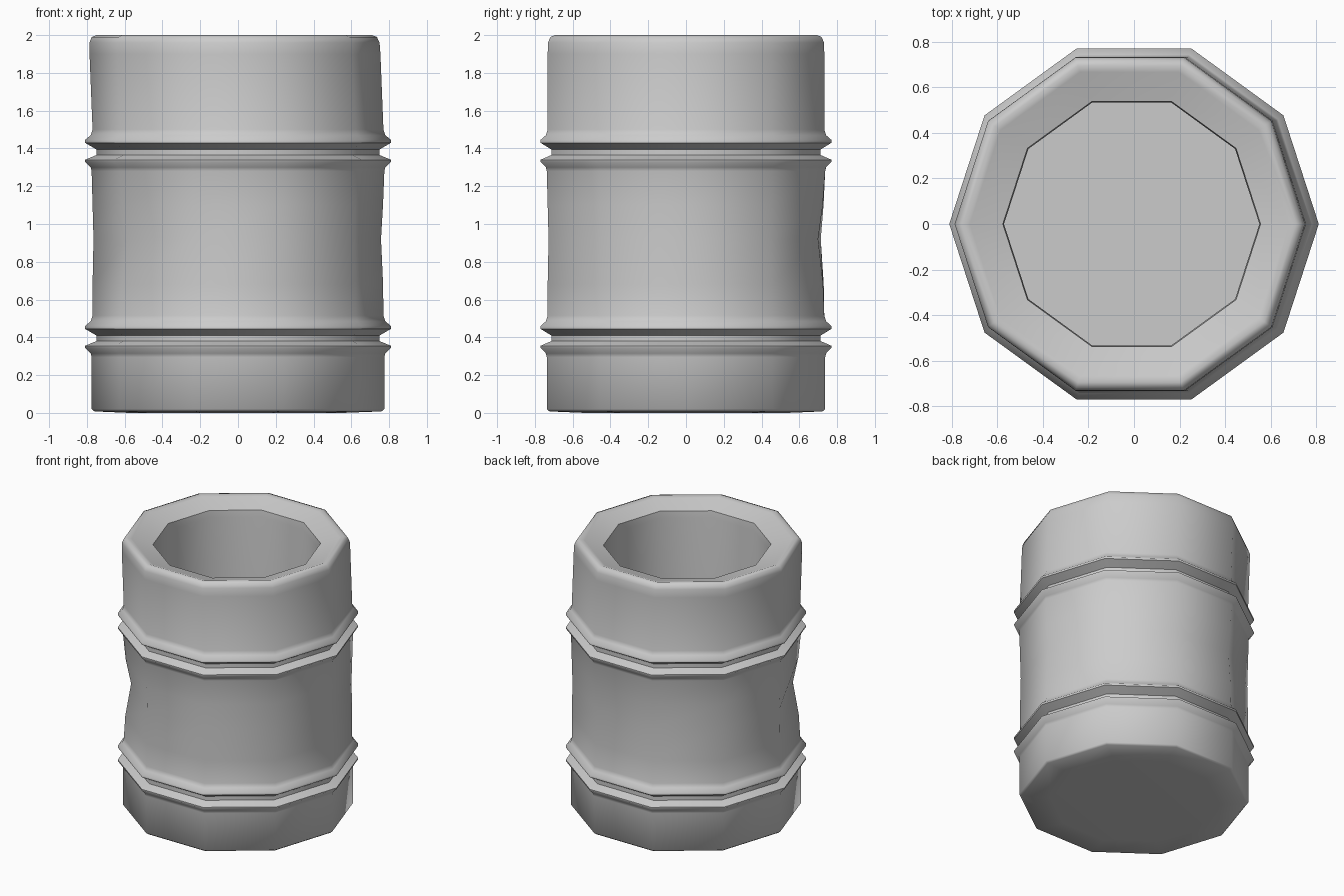
import bpy, bmesh, math

cube = bpy.data.objects.get("Cube")
if cube:
    bpy.data.objects.remove(cube, do_unlink=True)

SIDES = 10

grey = bpy.data.materials.new("barrel grey")
grey.use_nodes = True
colour = (0.6, 0.6, 0.6, 1)
grey.diffuse_color = colour
grey.node_tree.nodes["Principled BSDF"].inputs["Base Color"].default_value = colour


def double_hoop(z):
    """Two raised ridges with a groove between them, starting at height z."""
    return [(0.775, z), (0.78, z + 0.02), (0.81, z + 0.05), (0.81, z + 0.06),
            (0.75, z + 0.085), (0.75, z + 0.115), (0.81, z + 0.15),
            (0.81, z + 0.165), (0.78, z + 0.19), (0.77, z + 0.22)]


# Outside from base to rim, then down the inner wall to the floor
profile = [(0.565, 0), (0.76, 0.008), (0.775, 0.02)]
profile += double_hoop(0.295)
profile += [(0.77, 0.68), (0.765, 0.92), (0.77, 1.1)]
profile += double_hoop(1.28)
profile += [(0.77, 1.9), (0.768, 1.96), (0.755, 1.99), (0.73, 2.0),
            (0.7, 1.99), (0.565, 1.95), (0.56, 1.9), (0.56, 0.03)]

# Depth of the dents in the wall, by corner number
dents = {0: 0.008, 2: 0.03, 3: 0.015, 6: 0.045}

bm = bmesh.new()
rings = []
for r, z in profile:
    lean = -0.02 * max(0, z - 1.5) / 0.5 if r > 0.6 else -0.01
    ring = []
    for i in range(SIDES):
        a = math.tau * i / SIDES
        dent = 0
        if r > 0.6:
            dent = dents.get(i, 0) * math.exp(-((z - 0.9) / 0.18) ** 2)
        ring.append(bm.verts.new(((r - dent) * math.cos(a) + lean,
                                  (r - dent) * math.sin(a), z)))
    rings.append(ring)

for low, high in zip(rings, rings[1:]):
    for i in range(SIDES):
        j = (i + 1) % SIDES
        bm.faces.new((low[i], low[j], high[j], high[i]))
bm.faces.new(rings[0][::-1])
bm.faces.new(rings[-1])
bmesh.ops.recalc_face_normals(bm, faces=bm.faces)

mesh = bpy.data.meshes.new("barrel_body")
bm.to_mesh(mesh)
bm.free()
mesh.materials.append(grey)
barrel = bpy.data.objects.new("barrel_body", mesh)
bpy.context.collection.objects.link(barrel)

bpy.ops.object.select_all(action="DESELECT")
barrel.select_set(True)
bpy.context.view_layer.objects.active = barrel
bpy.ops.object.shade_smooth_by_angle(angle=math.radians(50))
